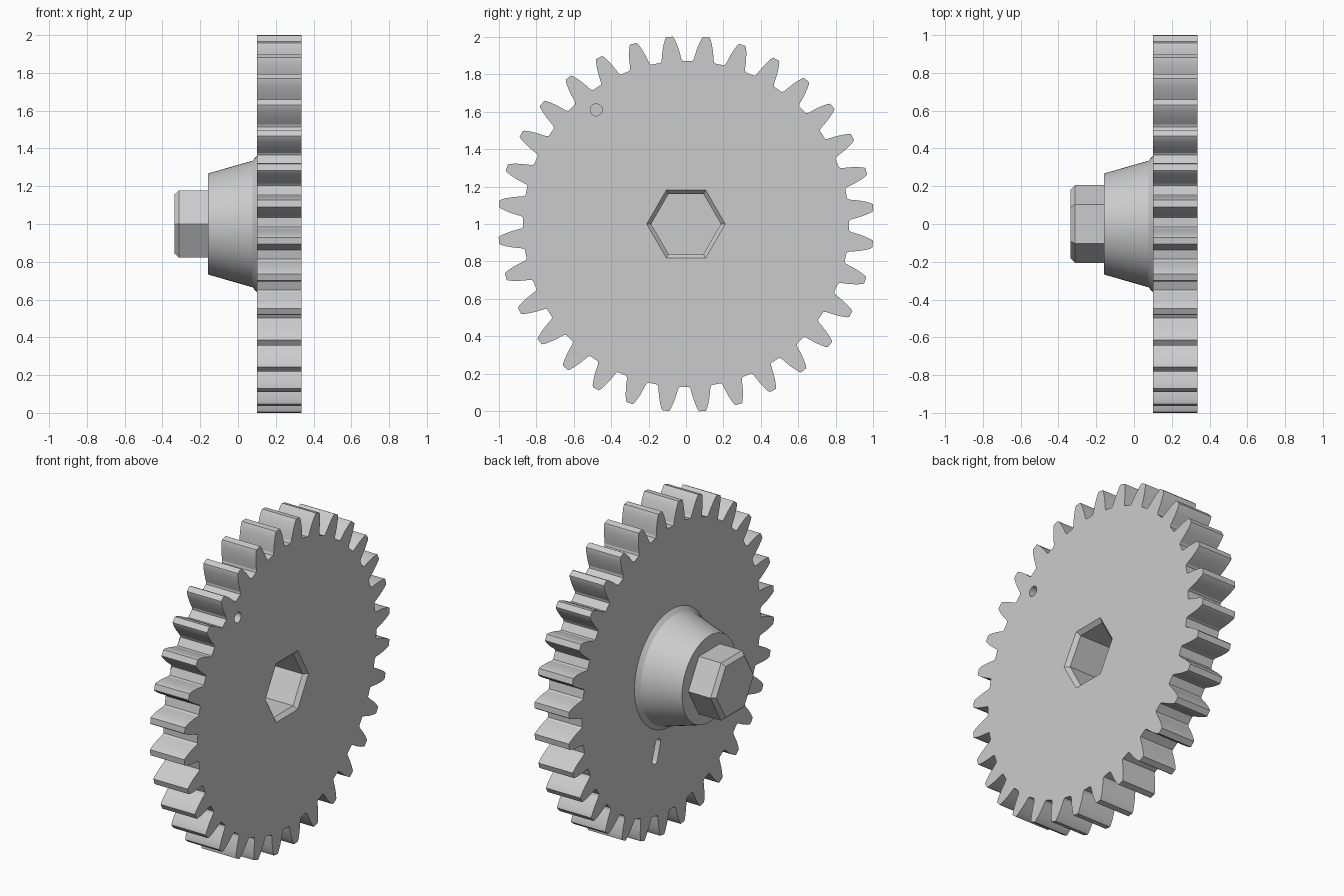
import bpy, bmesh
from math import sin, cos, radians, hypot, atan2, pi

if "Cube" in bpy.data.objects:
    bpy.data.objects.remove(bpy.data.objects["Cube"], do_unlink=True)

grey = bpy.data.materials.new("Plain grey")
grey.use_nodes = True
grey.diffuse_color = (0.6, 0.6, 0.6, 1)
grey.node_tree.nodes["Principled BSDF"].inputs["Base Color"].default_value = (0.6, 0.6, 0.6, 1)

CENTRE = 1.0                 # height of the axle
FACE, BACK = 0.335, 0.1      # x of the two gear faces
TEETH = 32


def loft(name, rings):
    """Closed solid through rings of (x, [(y, z), ...]) strung along x."""
    bm = bmesh.new()
    loops = [[bm.verts.new((x, y, z + CENTRE)) for y, z in outline] for x, outline in rings]
    n = len(loops[0])
    for a, b in zip(loops, loops[1:]):
        for i in range(n):
            bm.faces.new((a[i], a[(i + 1) % n], b[(i + 1) % n], b[i]))
    bm.faces.new(loops[0])
    bm.faces.new(loops[-1])
    bmesh.ops.recalc_face_normals(bm, faces=bm.faces)
    mesh = bpy.data.meshes.new(name)
    bm.to_mesh(mesh)
    bm.free()
    mesh.materials.append(grey)
    ob = bpy.data.objects.new(name, mesh)
    bpy.context.collection.objects.link(ob)
    return ob


def polygon(radius, sides, y=0, z=0):
    return [(y + radius * cos(2 * pi * i / sides), z + radius * sin(2 * pi * i / sides))
            for i in range(sides)]


def turned(name, profile, sides, y=0, z=0):
    return loft(name, [(x, polygon(r, sides, y, z)) for x, r in profile])


def select_only(ob):
    bpy.ops.object.select_all(action='DESELECT')
    ob.select_set(True)
    bpy.context.view_layer.objects.active = ob


def cut(ob, cutter):
    mod = ob.modifiers.new("cut", 'BOOLEAN')
    mod.operation = 'DIFFERENCE'
    mod.solver = 'EXACT'
    mod.object = cutter
    select_only(ob)
    bpy.ops.object.modifier_apply(modifier=mod.name)


# Toothed wheel: one curved flank (half width, height) mirrored, then repeated
flank = [(0.060, 0.870), (0.053, 0.882), (0.049, 0.905), (0.043, 0.935),
         (0.034, 0.968), (0.024, 0.995), (0.018, 1.004)]
tooth = [(-w, r) for w, r in flank] + [(w, r) for w, r in reversed(flank)]
outline = []
for k in range(TEETH):
    turn = radians(6.2) + 2 * pi * k / TEETH
    for w, r in tooth:
        a, d = turn + atan2(w, r), hypot(w, r)
        outline.append((d * sin(a), d * cos(a)))
gear = loft("gear_wheel", [(BACK, outline), (FACE, outline)])

# Tapered hub with a flared foot
hub = turned("tapered_hub", [(-0.16, 0.267), (0.076, 0.335), (BACK, 0.36), (0.12, 0.36)], 64)

# Chamfered hexagonal shaft
shaft = turned("hex_shaft", [(-0.335, 0.182), (-0.312, 0.206), (-0.15, 0.206)], 6)

# Hexagonal socket with a chamfered mouth
socket = turned("socket_cutter", [(-0.025, 0.186), (0.311, 0.186), (FACE, 0.21), (0.36, 0.235)], 6)

# Small marker hole on the socket face
marker = turned("marker_cutter", [(0.27, 0.032), (0.36, 0.032)], 24, -0.48, 0.61)

# Short radial slot on the hub face
HALF = 0.025
slot_angle = radians(162.6)
slot_outline = []
for end, start in ((0.535, 0), (0.435, pi)):
    for i in range(9):
        t = start + pi * i / 8
        across, along = HALF * cos(t), end + HALF * sin(t)
        slot_outline.append((along * sin(slot_angle) + across * cos(slot_angle),
                             along * cos(slot_angle) - across * sin(slot_angle)))
slot = loft("slot_cutter", [(0.05, slot_outline), (0.15, slot_outline)])

for cutter in (socket, marker, slot):
    cutter.hide_render = True
    cut(gear, cutter)
cut(hub, socket)
for cutter in (socket, marker, slot):
    bpy.data.objects.remove(cutter, do_unlink=True)

# Smooth the round parts, keep edges crisp
for ob in (gear, hub):
    select_only(ob)
    bpy.ops.object.shade_smooth_by_angle(angle=radians(20))
